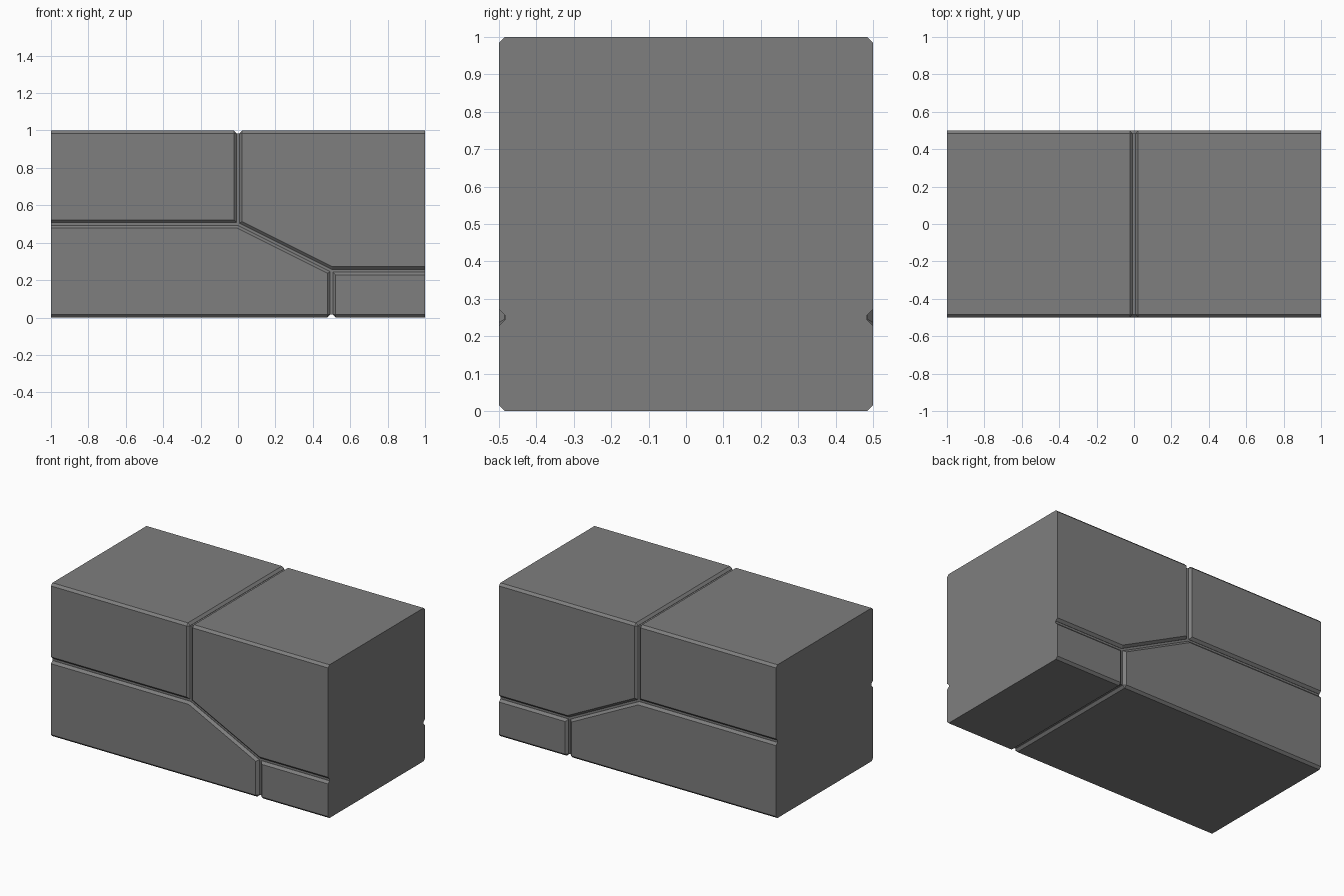
import bpy, bmesh
from mathutils import Vector
from mathutils.geometry import intersect_line_line

if "Cube" in bpy.data.objects:
    bpy.data.objects.remove(bpy.data.objects["Cube"])

GAP, CHAMFER, DEPTH = 0.007, 0.015, 0.0165

# Dark grey stone
dark = bpy.data.materials.new("dark_stone")
dark.diffuse_color = (0.21, 0.21, 0.21, 1)
dark.use_nodes = True
dark.node_tree.nodes["Principled BSDF"].inputs["Base Color"].default_value = dark.diffuse_color


def outer(a, b):
    # True when an outline edge lies on the outside of the block
    return (a.x == b.x and abs(a.x) == 1) or (a.y == b.y and a.y in (0, 1))


def inset(points):
    # Pull the joint-side edges of a counter-clockwise outline inwards
    pts = [Vector((x, z, 0)) for x, z in points]
    lines = []
    for i, a in enumerate(pts):
        b = pts[(i + 1) % len(pts)]
        d = (b - a).normalized()
        off = Vector((-d.y, d.x, 0)) * (0 if outer(a, b) else GAP)
        lines.append((a + off, b + off))
    return [intersect_line_line(*lines[i - 1], *lines[i])[0] for i in range(len(lines))]


def prism(name, outline, y, bevel):
    # Extrude an x-z outline along y, chamfering all edges except at the end walls
    bm = bmesh.new()
    face = bm.faces.new([bm.verts.new((p.x, -y, p.y)) for p in outline])
    geom = bmesh.ops.extrude_face_region(bm, geom=[face])["geom"]
    for v in geom:
        if isinstance(v, bmesh.types.BMVert):
            v.co.y = y
    bmesh.ops.recalc_face_normals(bm, faces=bm.faces)
    if bevel:
        edges = []
        for e in bm.edges:
            a, b = (v.co for v in e.verts)
            at_end = abs(a.x) > 0.999 and abs(b.x) > 0.999 and a.x * b.x > 0
            along_y = abs(a.y - b.y) > 0.5
            hidden = along_y and 0.001 < a.z < 0.999
            if not at_end and not hidden:
                edges.append(e)
        bmesh.ops.bevel(bm, geom=edges, offset=CHAMFER, offset_type='OFFSET',
                        segments=1, affect='EDGES', clamp_overlap=False)
    mesh = bpy.data.meshes.new(name)
    bm.to_mesh(mesh)
    bm.free()
    mesh.materials.append(dark)
    obj = bpy.data.objects.new(name, mesh)
    bpy.context.collection.objects.link(obj)
    return obj


# Four interlocking stones, outlines in x-z
stones = {
    "upper_left_stone": [(-1, 0.5), (0, 0.5), (0, 1), (-1, 1)],
    "upper_right_stone": [(0, 0.5), (0.5, 0.25), (1, 0.25), (1, 1), (0, 1)],
    "lower_left_stone": [(-1, 0), (0.5, 0), (0.5, 0.25), (0, 0.5), (-1, 0.5)],
    "lower_right_stone": [(0.5, 0), (1, 0), (1, 0.25), (0.5, 0.25)],
}

# Core that forms the groove floors, fused with the stones
core = [Vector(p) for p in ((-1, DEPTH), (1, DEPTH), (1, 1 - DEPTH), (-1, 1 - DEPTH))]
wall = prism("stone_block_wall", core, 0.5 - DEPTH, False)
for name, outline in stones.items():
    stone = prism(name, inset(outline), 0.5, True)
    mod = wall.modifiers.new(name, 'BOOLEAN')
    mod.operation, mod.solver, mod.object = 'UNION', 'EXACT', stone
    stone.hide_render = True
    stone.hide_set(True)
